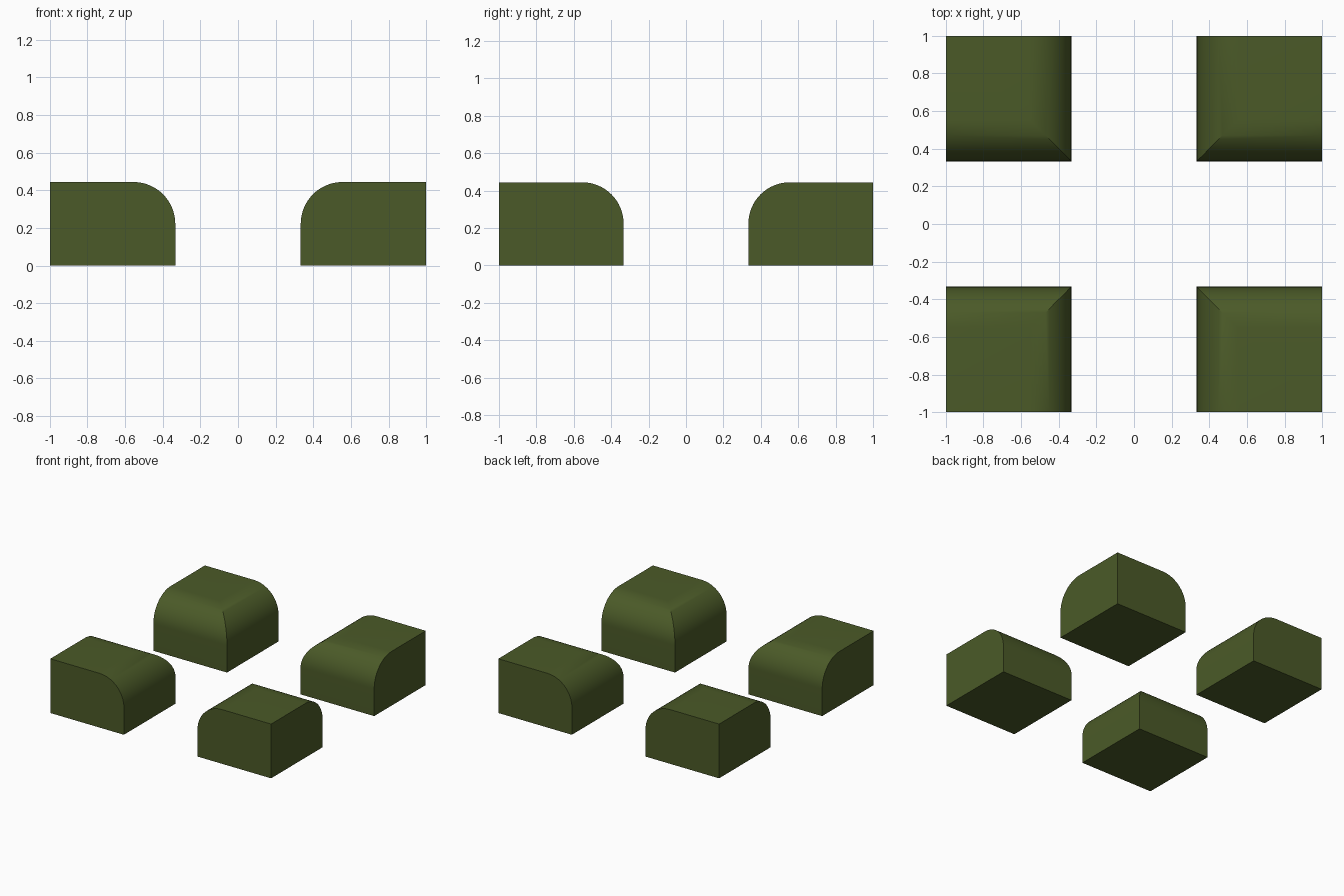
import bpy, bmesh, math

if "Cube" in bpy.data.objects:
    bpy.data.objects.remove(bpy.data.objects["Cube"])

INNER, OUTER, HEIGHT, RADIUS, STEPS = 1 / 3, 1.0, 0.444, 0.222, 16

green = bpy.data.materials.new("olive green")
green.diffuse_color = (0.07, 0.102, 0.021, 1)
green.use_nodes = True
green.node_tree.nodes["Principled BSDF"].inputs["Base Color"].default_value = green.diffuse_color

# Profile of the rounded inner edge: (inset from the inner side, height)
profile = [(0, 0)]
for i in range(STEPS + 1):
    a = math.pi / 2 * i / STEPS
    profile.append((RADIUS * (1 - math.cos(a)), HEIGHT - RADIUS + RADIUS * math.sin(a)))


def corner_block(name, sx, sy):
    """Block with both inner top edges rounded and mitred at the inner corner."""
    bm = bmesh.new()
    rings = []
    for d, z in profile:
        p = INNER + d
        corners = [(p, p), (OUTER, p), (OUTER, OUTER), (p, OUTER)]
        rings.append([bm.verts.new((sx * x, sy * y, z)) for x, y in corners])
    for low, high in zip(rings, rings[1:]):
        for k in range(4):
            n = (k + 1) % 4
            bm.faces.new((low[k], low[n], high[n], high[k]))
    bm.faces.new(rings[0])
    bm.faces.new(rings[-1])
    bmesh.ops.recalc_face_normals(bm, faces=bm.faces)
    mesh = bpy.data.meshes.new(name)
    bm.to_mesh(mesh)
    bm.free()
    mesh.materials.append(green)
    obj = bpy.data.objects.new(name, mesh)
    bpy.context.collection.objects.link(obj)
    bpy.ops.object.select_all(action='DESELECT')
    obj.select_set(True)
    bpy.context.view_layer.objects.active = obj
    bpy.ops.object.shade_smooth_by_angle(angle=math.radians(30))


# Four blocks, one in each corner of the square
for y_name, sy in (("front", -1), ("back", 1)):
    for x_name, sx in (("left", -1), ("right", 1)):
        corner_block(f"{y_name}_{x_name}_block", sx, sy)
